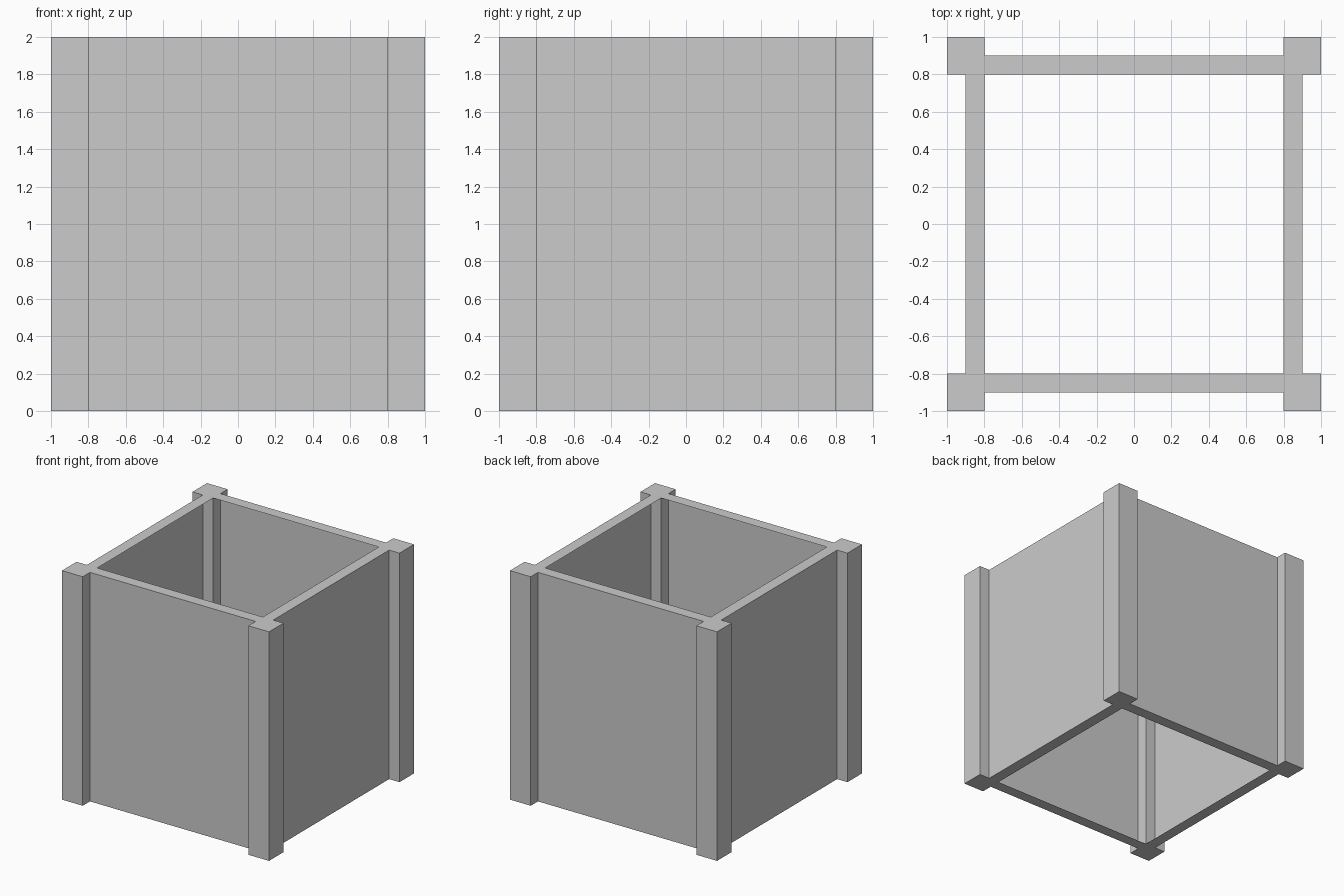
import bpy
import bmesh
from math import pi
from mathutils import Matrix

if "Cube" in bpy.data.objects:
    bpy.data.objects.remove(bpy.data.objects["Cube"])

HEIGHT = 2.0
INNER, PANEL, OUTER = 0.8, 0.9, 1.0   # distances from the centre


def add_object(name, bm):
    mesh = bpy.data.meshes.new(name)
    bm.to_mesh(mesh)
    bm.free()
    obj = bpy.data.objects.new(name, mesh)
    bpy.context.collection.objects.link(obj)
    return obj


def corner_post(name, sx, sy):
    width = OUTER - INNER
    mid = (OUTER + INNER) / 2
    bm = bmesh.new()
    bmesh.ops.create_cube(bm, size=1)
    bmesh.ops.scale(bm, vec=(width, width, HEIGHT), verts=bm.verts)
    bmesh.ops.translate(bm, vec=(sx * mid, sy * mid, HEIGHT / 2), verts=bm.verts)
    return add_object(name, bm)


def side_panel(name, angle):
    # Thin sheet with flat lips turned inwards at the top and bottom
    profile = [(-INNER, 0), (-PANEL, 0), (-PANEL, HEIGHT), (-INNER, HEIGHT)]
    bm = bmesh.new()
    rows = [[bm.verts.new((x, y, z)) for x in (-INNER, INNER)] for y, z in profile]
    for a, b in zip(rows, rows[1:]):
        bm.faces.new((a[0], a[1], b[1], b[0]))
    bm.transform(Matrix.Rotation(angle, 4, 'Z'))
    return add_object(name, bm)


# Four square corner posts
for y_name, sy in (("front", -1), ("back", 1)):
    for x_name, sx in (("left", -1), ("right", 1)):
        corner_post(f"{y_name}_{x_name}_post", sx, sy)

# Four recessed side panels, open in the middle at top and bottom
for i, side in enumerate(("front", "right", "back", "left")):
    side_panel(f"{side}_panel", i * pi / 2)
